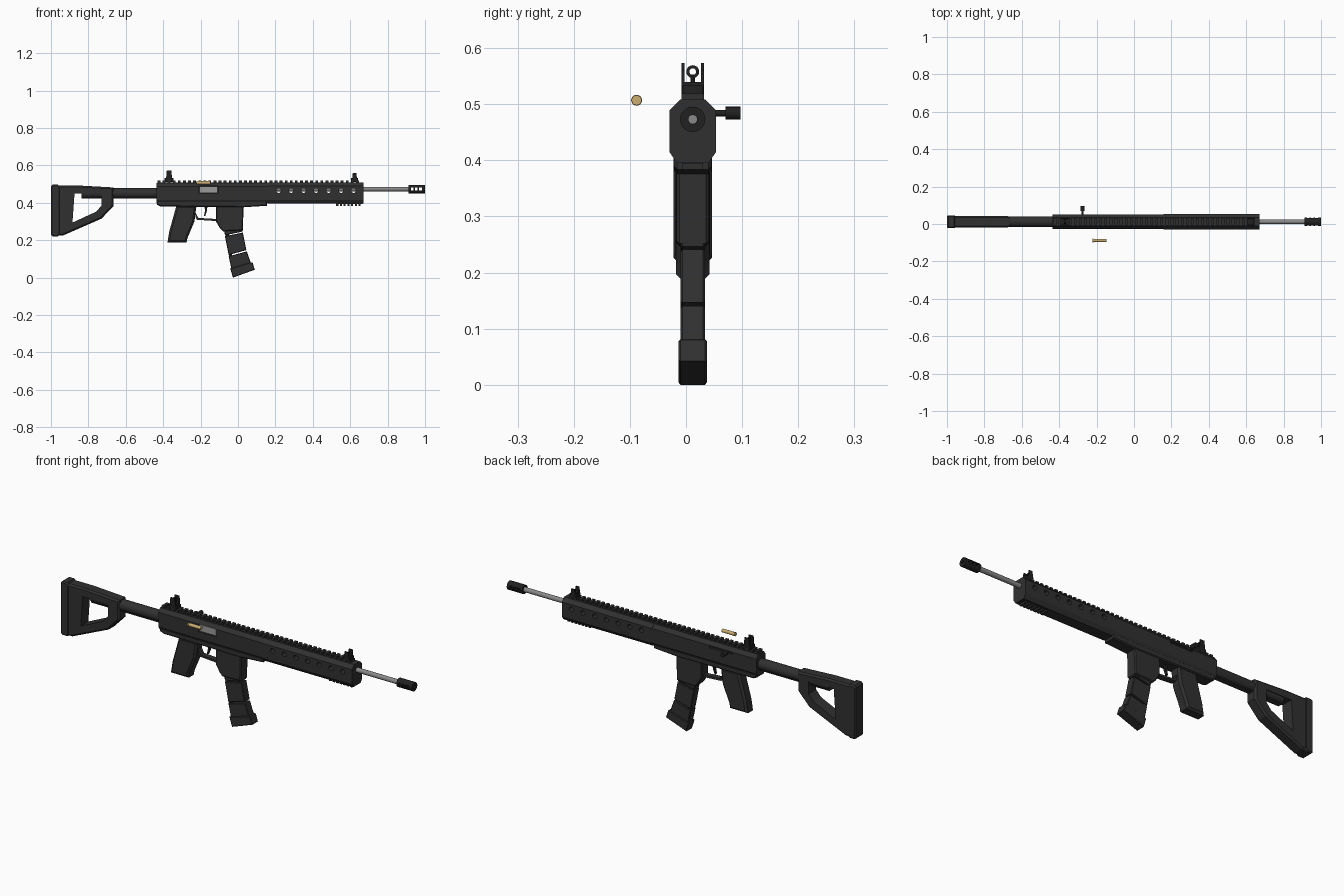
import bpy, bmesh, math
from mathutils import Matrix, Vector

cube = bpy.data.objects.get("Cube")
if cube:
    bpy.data.objects.remove(cube, do_unlink=True)

YC = 0.012      # centre plane of the rifle
BORE = 0.473    # height of the barrel axis


def material(name, rgb):
    m = bpy.data.materials.new(name)
    m.use_nodes = True
    m.diffuse_color = (*rgb, 1)
    m.node_tree.nodes["Principled BSDF"].inputs["Base Color"].default_value = (*rgb, 1)
    return m


CHARCOAL = material("charcoal polymer", (0.03, 0.03, 0.03))
BLACK = material("black metal", (0.015, 0.015, 0.015))
STEEL = material("barrel steel", (0.25, 0.25, 0.25))
BOLT = material("bright bolt steel", (0.33, 0.33, 0.33))
BRASS = material("brass", (0.6, 0.42, 0.17))


def finish(name, bm, mat):
    bmesh.ops.recalc_face_normals(bm, faces=bm.faces)
    mesh = bpy.data.meshes.new(name)
    bm.to_mesh(mesh)
    bm.free()
    mesh.materials.append(mat)
    ob = bpy.data.objects.new(name, mesh)
    bpy.context.collection.objects.link(ob)
    return ob


def extrude(bm, points, offset):
    face = bm.faces.new([bm.verts.new(p) for p in points])
    new = bmesh.ops.extrude_face_region(bm, geom=[face])["geom"]
    bmesh.ops.translate(bm, vec=offset, verts=[v for v in new if isinstance(v, bmesh.types.BMVert)])


def plate(name, pts, half, mat=CHARCOAL, bevel=0.0, y=YC):
    """Side outline in x, z given thickness across y, with chamfered sides."""
    bm = bmesh.new()
    extrude(bm, [(x, y - half, z) for x, z in pts], Vector((0, 2 * half, 0)))
    bm.normal_update()
    if bevel:
        rim = [e for e in bm.edges if any(abs(f.normal.y) > 0.9 for f in e.link_faces)]
        bmesh.ops.bevel(bm, geom=rim, offset=bevel, segments=1, affect='EDGES', clamp_overlap=True)
    return finish(name, bm, mat)


def box(name, x0, x1, z0, z1, half, mat=CHARCOAL, bevel=0.0, y=YC):
    return plate(name, [(x0, z0), (x1, z0), (x1, z1), (x0, z1)], half, mat, bevel, y)


def tube(name, half_section, x0, x1, mat=CHARCOAL):
    """Mirrored cross-section in y, z run along x."""
    ring = [(y, z) for y, z in half_section] + [(-y, z) for y, z in reversed(half_section)]
    bm = bmesh.new()
    extrude(bm, [(x0, YC + y, z) for y, z in ring], Vector((x1 - x0, 0, 0)))
    return finish(name, bm, mat)


def rod(name, axis, r, start, end, a, b, mat, sides=20):
    """Cylinder along x (a, b = y, z) or along y (a, b = x, z)."""
    mid = (start + end) / 2
    if axis == 'x':
        m = Matrix.Translation((mid, a, b)) @ Matrix.Rotation(math.pi / 2, 4, 'Y')
    else:
        m = Matrix.Translation((a, mid, b)) @ Matrix.Rotation(math.pi / 2, 4, 'X')
    bm = bmesh.new()
    bmesh.ops.create_cone(bm, cap_ends=True, segments=sides, radius1=r, radius2=r,
                          depth=end - start, matrix=m)
    ob = finish(name, bm, mat)
    for p in ob.data.polygons:
        p.use_smooth = len(p.vertices) == 4
    return ob


def cut(target, cutters):
    for c in cutters:
        mod = target.modifiers.new("cut", 'BOOLEAN')
        mod.operation, mod.solver, mod.object = 'DIFFERENCE', 'EXACT', c
    bpy.context.view_layer.update()
    done = target.evaluated_get(bpy.context.evaluated_depsgraph_get())
    mesh = bpy.data.meshes.new_from_object(done)
    target.modifiers.clear()
    target.data = mesh
    for c in cutters:
        bpy.data.objects.remove(c, do_unlink=True)


# Shoulder stock with a triangular opening
stock = plate("stock", [(-0.97, 0.224), (-0.938, 0.224), (-0.73, 0.315), (-0.666, 0.382),
                        (-0.666, 0.482), (-0.848, 0.492), (-0.97, 0.492)], 0.031, bevel=0.008)
cut(stock, [plate("stock_cutter", [(-0.885, 0.294), (-0.757, 0.353), (-0.73, 0.385),
                                   (-0.73, 0.449), (-0.874, 0.449)], 0.1)])
plate("butt_pad", [(-1, 0.228), (-0.992, 0.22), (-0.962, 0.22), (-0.952, 0.232),
                   (-0.952, 0.485), (-0.962, 0.497), (-0.992, 0.497), (-1, 0.489)], 0.034, bevel=0.006)
rod("buffer_tube", 'x', 0.0275, -0.837, -0.43, YC, 0.451, CHARCOAL)
box("buffer_rail", -0.837, -0.43, 0.422, 0.447, 0.014)

# Upper receiver with ejection port and charging slot
receiver = tube("upper_receiver", [(0.028, 0.398), (0.038, 0.415), (0.038, 0.488), (0.023, 0.507)],
                -0.437, 0.16)
cut(receiver, [box("port_cutter", -0.208, -0.106, 0.449, 0.489, 0.014, y=YC - 0.038),
               box("slot_cutter", -0.3, -0.17, 0.476, 0.487, 0.01, y=YC + 0.038)])
box("bolt", -0.205, -0.109, 0.452, 0.486, 0.012, BOLT, y=YC - 0.022)
rod("charging_shaft", 'y', 0.006, 0.03, 0.072, -0.275, 0.484, BLACK, 12)
rod("charging_knob", 'y', 0.0115, 0.07, 0.097, -0.275, 0.484, BLACK, 16)

# Lower receiver, grip, trigger and magazine well
plate("lower_receiver", [(-0.437, 0.408), (-0.433, 0.389), (-0.415, 0.38), (0.03, 0.376),
                         (0.155, 0.384), (0.155, 0.408)], 0.033, bevel=0.005)
plate("pistol_grip", [(-0.329, 0.385), (-0.368, 0.245), (-0.377, 0.187), (-0.275, 0.187),
                      (-0.27, 0.212), (-0.233, 0.3), (-0.222, 0.385)], 0.03, bevel=0.01)
plate("trigger_guard", [(-0.228, 0.325), (-0.22, 0.309), (-0.128, 0.303), (-0.11, 0.303),
                        (-0.11, 0.313), (-0.128, 0.314), (-0.212, 0.319), (-0.226, 0.345)], 0.014)
plate("trigger", [(-0.18, 0.385), (-0.176, 0.358), (-0.182, 0.33), (-0.176, 0.328),
                  (-0.166, 0.355), (-0.163, 0.385)], 0.006, BLACK)
plate("magazine_well", [(-0.118, 0.385), (-0.118, 0.3), (-0.095, 0.262), (-0.08, 0.247),
                        (0.026, 0.252), (0.03, 0.385)], 0.029, bevel=0.005)

# Curved magazine in three segments joined by a rear spine
segments = [("upper", [(-0.076, 0.27), (-0.07, 0.226), (0.024, 0.246), (0.026, 0.27)]),
            ("middle", [(-0.07, 0.221), (-0.05, 0.121), (0.045, 0.147), (0.026, 0.241)]),
            ("lower", [(-0.05, 0.114), (-0.034, 0.04), (0.072, 0.07), (0.047, 0.14)])]
for label, pts in segments:
    plate("magazine_" + label, pts, 0.0215, bevel=0.003)
plate("magazine_spine", [(-0.068, 0.25), (-0.066, 0.205), (-0.046, 0.105),
                         (-0.028, 0.105), (-0.048, 0.205), (-0.05, 0.25)], 0.018, BLACK)
plate("magazine_base", [(-0.042, 0.048), (-0.027, 0), (0.09, 0.042), (0.078, 0.08),
                        (0.066, 0.081)], 0.025, bevel=0.003)

# Handguard with a row of round vents
guard = tube("handguard", [(0.028, 0.395), (0.0415, 0.415), (0.0415, 0.489), (0.023, 0.508)], 0.158, 0.672)
cut(guard, [rod("vent_cutter", 'y', 0.0125, -0.2, 0.2, 0.217 + 0.0668 * i, 0.465, BLACK, 12)
            for i in range(7)])


# Toothed rails
def rail(name, x0, x1, base, top, half, pitch=0.0272):
    low = base + (top - base) * 0.4
    pts = [(x0, base)]
    for i in range(int((x1 - x0) / pitch)):
        x = x0 + i * pitch
        pts += [(x, top), (x + pitch * 0.55, top), (x + pitch * 0.55, low), (x + pitch, low)]
    pts += [(pts[-1][0], base)]
    return plate(name, pts, half)


rail("top_rail", -0.43, 0.672, 0.5, 0.519, 0.02)
rail("lower_rail", 0.525, 0.67, 0.4, 0.384, 0.018, 0.02)

# Barrel and slotted muzzle brake
rod("barrel", 'x', 0.0122, 0.1, 0.93, YC, BORE, STEEL)
brake = rod("muzzle_brake", 'x', 0.0225, 0.912, 1.0, YC, BORE, BLACK, 24)
cut(brake, [rod("bore_cutter", 'x', 0.008, 0.92, 1.1, YC, BORE, BLACK, 12)] +
    [box("slot_cutter", x, x + 0.015, 0.465, 0.481, 0.1) for x in (0.924, 0.946, 0.968)])
cut(bpy.data.objects["barrel"], [box("barrel_cutter", 0.922, 1.1, 0.4, 0.55, 0.1)])


# Folding sights: base, mirrored ears and centre element
def sight(name, x0, x1, height):
    mid, w = (x0 + x1) / 2, (x1 - x0) * 0.26
    box(name + "_base", x0, x1, 0.51, 0.533, 0.02, BLACK, 0.003)
    box(name + "_block", mid - w * 1.3, mid + w * 1.3, 0.53, 0.54, 0.019, BLACK)
    for side in (-1, 1):
        plate(name + "_ear", [(mid - w * 1.3, 0.53), (mid + w * 1.3, 0.53), (mid + w, height),
                              (mid - w, height)], 0.0026, BLACK, y=YC + side * 0.0175)
    return mid


mid = sight("rear_sight", -0.392, -0.345, 0.573)
box("rear_sight_stem", mid - 0.005, mid + 0.005, 0.535, 0.552, 0.004, BLACK)
aperture = rod("rear_aperture", 'x', 0.0115, mid - 0.005, mid + 0.005, YC, 0.558, BLACK)
cut(aperture, [rod("aperture_cutter", 'x', 0.006, mid - 0.1, mid + 0.1, YC, 0.558, BLACK)])
mid = sight("front_sight", 0.605, 0.642, 0.56)
box("front_sight_post", mid - 0.003, mid + 0.003, 0.535, 0.553, 0.0025, BLACK)

# Ejected cartridge case
rod("case_body", 'x', 0.009, -0.212, -0.147, -0.088, 0.507, BRASS)
rod("case_groove", 'x', 0.0075, -0.217, -0.211, -0.088, 0.507, BRASS)
rod("case_rim", 'x', 0.0098, -0.222, -0.216, -0.088, 0.507, BRASS)
